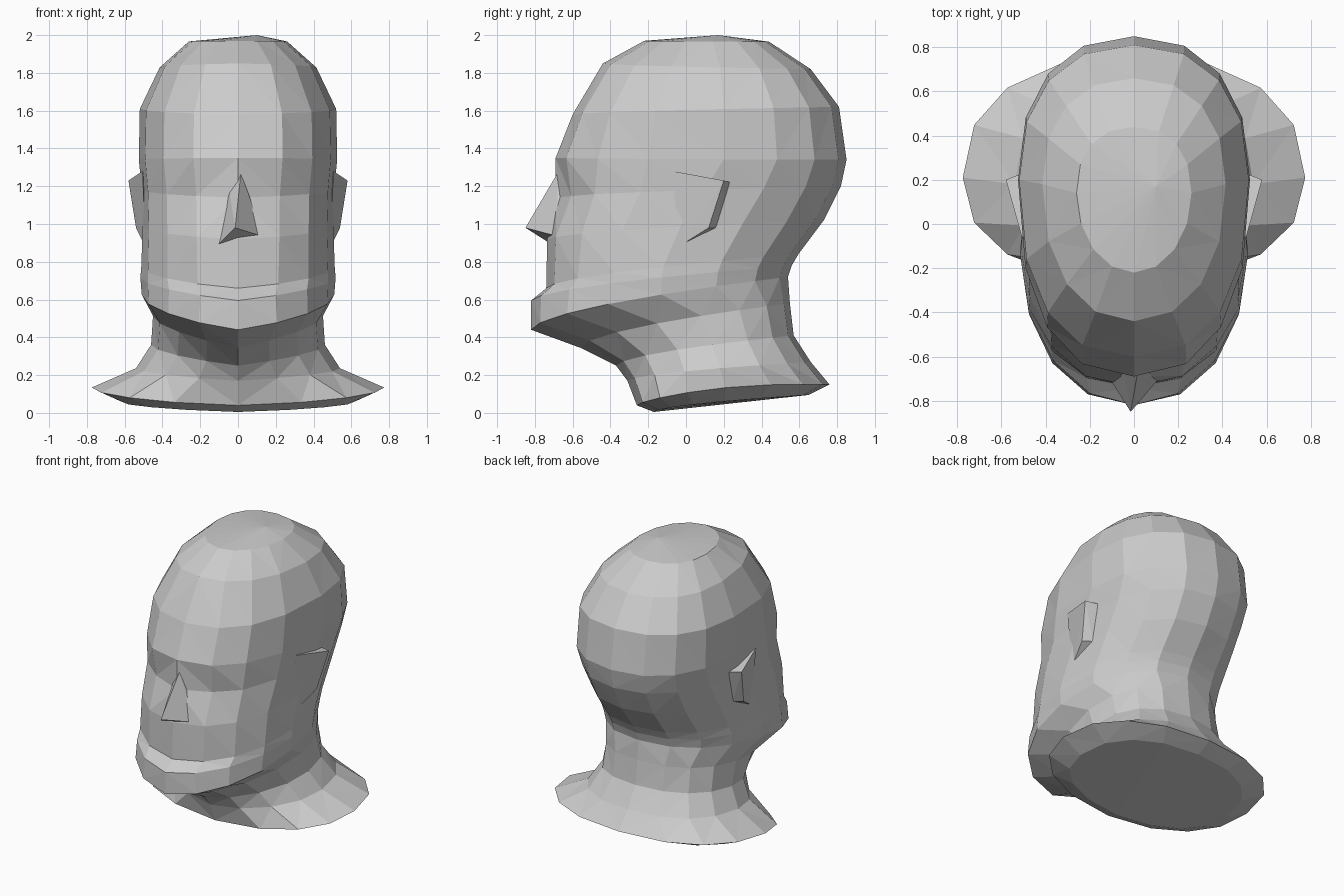
import bpy, bmesh
from math import sin, cos, pi, copysign

if "Cube" in bpy.data.objects:
    bpy.data.objects.remove(bpy.data.objects["Cube"])

SIDES = 16

def make(name, bm):
    bmesh.ops.recalc_face_normals(bm, faces=bm.faces)
    me = bpy.data.meshes.new(name)
    bm.to_mesh(me)
    bm.free()
    ob = bpy.data.objects.new(name, me)
    bpy.context.collection.objects.link(ob)
    return ob

def power(v, e):
    return copysign(abs(v) ** e, v)

def hull(name, pts):
    bm = bmesh.new()
    for p in pts:
        bm.verts.new(p)
    res = bmesh.ops.convex_hull(bm, input=bm.verts)
    loose = [g for g in res["geom_interior"] if isinstance(g, bmesh.types.BMVert)]
    if loose:
        bmesh.ops.delete(bm, geom=loose, context='VERTS')
    return make(name, bm)

# Cross-sections: front y, front z, back y, back z, half width, y of widest, front squareness
RINGS = [
    (-.17, .005, .65, .095, .62, .20, 2.3),  # base underside
    (-.26, .04, .76, .15, .775, .21, 2.3),   # shoulder rim
    (-.31, .17, .66, .27, .54, .18, 2.0),    # shoulder slope
    (-.37, .25, .57, .41, .46, .14, 1.9),    # neck
    (-.56, .345, .55, .58, .45, .08, 1.9),   # under the jaw
    (-.82, .44, .54, .72, .51, -.13, 2.15),  # chin and jaw line
    (-.82, .595, .56, .78, .517, -.13, 2.0), # lower lip
    (-.74, .66, .595, .84, .512, -.12, 2.2), # mouth
    (-.735, .92, .73, 1.02, .505, -.03, 2.3), # cheeks
    (-.69, 1.14, .82, 1.20, .51, .10, 2.3),  # eyes
    (-.69, 1.35, .85, 1.34, .525, .20, 2.4), # brow
    (-.60, 1.58, .81, 1.62, .52, .20, 2.4),  # forehead
    (-.44, 1.85, .66, 1.82, .415, .18, 2.2), # crown
    (-.22, 1.97, .44, 1.965, .26, .14, 2.0), # top
]
RIM, EYES = 1, 9
BACK_P = 2.3

# Head, neck and shoulders lofted through the sections
bm = bmesh.new()
loops = []
for i, (yf, zf, yb, zb, w, ym, pf) in enumerate(RINGS):
    loop = []
    for k in range(SIDES):
        a = 2 * pi * k / SIDES
        p = pf if cos(a) > 0 else BACK_P
        c = power(cos(a), 2 / p)
        x = w * power(sin(a), 2 / p)
        y = ym - c * ((ym - yf) if c > 0 else (yb - ym))
        t = min(1, max(0, (y - yf) / (yb - yf)))
        z = zf + (zb - zf) * t ** .6
        if i == RIM:                         # shoulders rise at the sides
            z += .025 * sin(pi * t)
        if i == EYES and k in (1, SIDES - 1):
            y += .03
        loop.append(bm.verts.new((x, y, z)))
    loops.append(loop)
for lo, hi in zip(loops, loops[1:]):
    for k in range(SIDES):
        n = (k + 1) % SIDES
        bm.faces.new((lo[k], lo[n], hi[n], hi[k]))
bm.faces.new(loops[0][::-1])
apex = bm.verts.new((.1, .17, 2.0))
for k in range(SIDES):
    bm.faces.new((loops[-1][k], loops[-1][(k + 1) % SIDES], apex))
bmesh.ops.triangulate(bm, faces=bm.faces, quad_method='SHORT_EDGE')
make("head_and_neck", bm)

# Nose wedge, slightly crooked
hull("nose", [(.015, -.68, 1.27), (-.015, -.85, .98), (-.11, -.70, .885), (.13, -.68, .935),
              (-.05, -.64, 1.2), (.05, -.64, 1.2)])

# Ears: flaps standing off the sides
for name, s in (("ear_right", 1), ("ear_left", -1)):
    hull(name, [(s * .505, -.07, 1.28), (s * .58, .2, 1.23), (s * .54, .12, .98),
                (s * .49, -.04, .88), (s * .48, .24, 1.22), (s * .48, .16, .98)])
